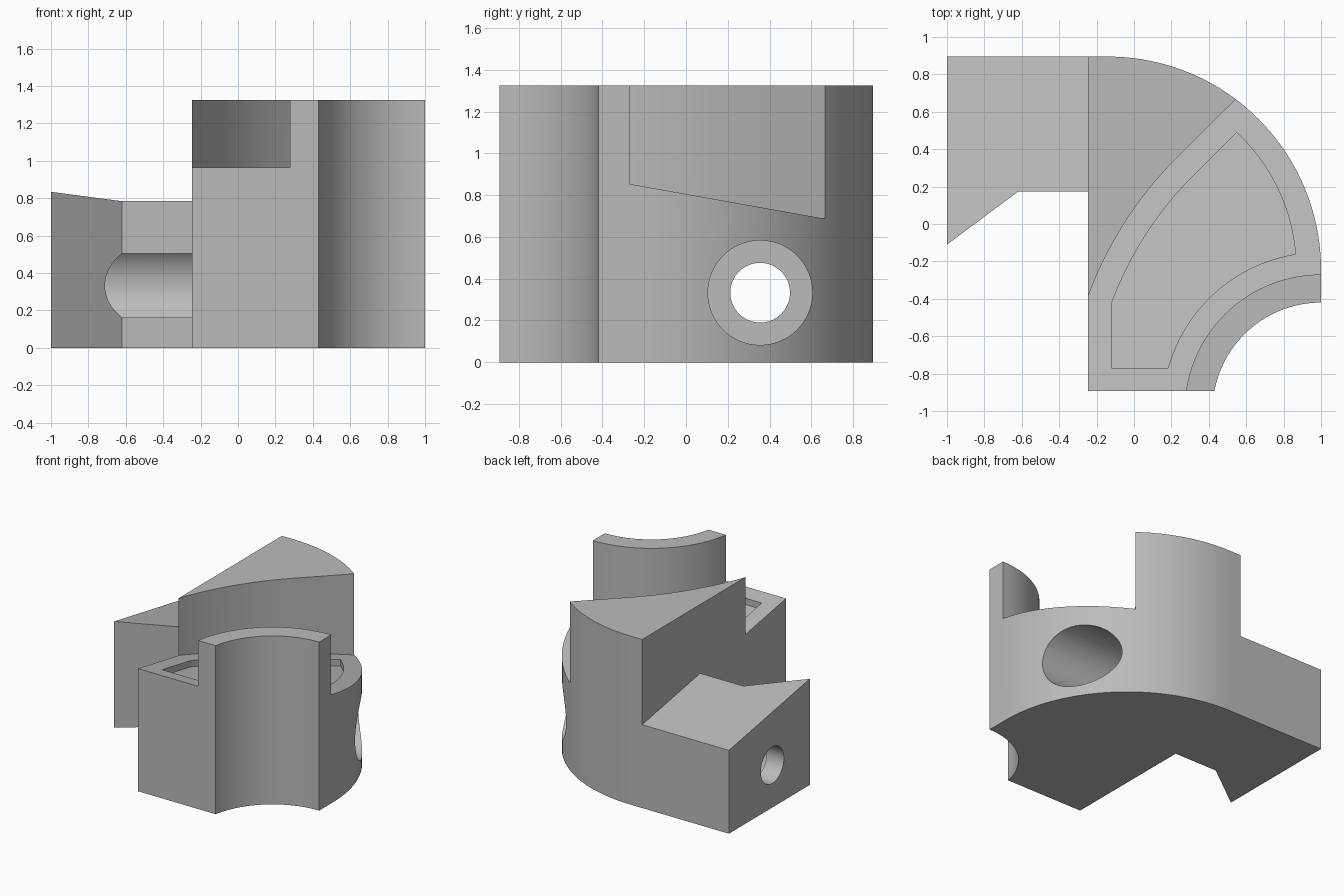
import bpy
import bmesh
from math import cos, sin, radians
from mathutils import Matrix

if "Cube" in bpy.data.objects:
    bpy.data.objects.remove(bpy.data.objects["Cube"], do_unlink=True)

gray = bpy.data.materials.new("plain gray")
gray.use_nodes = True
gray.diffuse_color = (0.5, 0.5, 0.5, 1)
gray.node_tree.nodes["Principled BSDF"].inputs["Base Color"].default_value = (0.5, 0.5, 0.5, 1)

HEIGHT = 1.325
OUTER = (-0.14, -0.245)   # centre of the large rounded side
INNER = (1.0, -1.0)       # centre of the concave corner
SWEEP = (1.67, -1.09)     # centre of the long curved step


def arc(centre, radius, start, end, steps=24):
    angles = [radians(start + (end - start) * i / steps) for i in range(steps + 1)]
    return [(centre[0] + radius * cos(a), centre[1] + radius * sin(a)) for a in angles]


def slope(offset):
    """Height of the inclined top surface, falling towards the back."""
    return lambda y: 0.8055 + offset - 0.178 * y


def add_object(name, bm):
    bmesh.ops.recalc_face_normals(bm, faces=bm.faces)
    mesh = bpy.data.meshes.new(name)
    bm.to_mesh(mesh)
    bm.free()
    mesh.materials.append(gray)
    obj = bpy.data.objects.new(name, mesh)
    bpy.context.collection.objects.link(obj)
    return obj


def prism(name, outline, bottom, top):
    bm = bmesh.new()
    low = [bm.verts.new((x, y, bottom(y))) for x, y in outline]
    high = [bm.verts.new((x, y, top)) for x, y in outline]
    bm.faces.new(low)
    bm.faces.new(high)
    for i in range(len(low)):
        j = (i + 1) % len(low)
        bm.faces.new((low[i], low[j], high[j], high[i]))
    return add_object(name, bm)


def bore(name, radius, x0, x1):
    bm = bmesh.new()
    place = Matrix.Translation(((x0 + x1) / 2, 0.355, 0.333)) @ Matrix.Rotation(radians(90), 4, "Y")
    bmesh.ops.create_cone(bm, cap_ends=True, segments=64, radius1=radius,
                          radius2=radius, depth=x1 - x0, matrix=place)
    return add_object(name, bm)


# Full-height block with the plan outline
body = prism("bracket_body",
             [(-1, 0.895)] + arc(OUTER, 1.14, 90, 0, 40)
             + arc(INNER, 0.58, 90, 169.3)
             + [(-0.245, -0.893), (-0.245, 0.173), (-0.62, 0.173), (-1, -0.11)],
             lambda y: 0, HEIGHT)

# Material removed: low arm, low pad, shallow pocket, stepped bore
cutters = [
    prism("arm_cutter",
          [(-0.245, 0.173), (-0.245, 1.2), (-1.2, 1.2), (-1.2, -0.4), (-0.8, -0.4), (-0.5, 0.1)],
          slope(0.009), 1.6),
    prism("pad_cutter",
          [(1.3, 1.02), (0.9, 1.02)] + arc(SWEEP, 2.04, 135, 172)
          + [(-0.4, -1.0)] + arc(INNER, 0.73, 180, 90) + [(1.3, -0.27)],
          slope(0), 1.6),
    prism("pocket_cutter",
          arc(OUTER, 1.007, 4.8, 46.8) + arc(SWEEP, 1.91, 135, 159.6)
          + [(-0.12, -0.77)] + arc(INNER, 0.85, 164.3, 98.8),
          slope(-0.05), 1.5),
    bore("large_bore_cutter", 0.25, -0.85, 1.3),
    bore("small_bore_cutter", 0.143, -1.2, -0.7),
]

bpy.ops.object.select_all(action="DESELECT")
bpy.context.view_layer.objects.active = body
body.select_set(True)
for cutter in cutters:
    cutter.hide_render = True
    cut = body.modifiers.new(cutter.name, "BOOLEAN")
    cut.operation = "DIFFERENCE"
    cut.solver = "EXACT"
    cut.object = cutter
    bpy.ops.object.modifier_apply(modifier=cut.name)
for cutter in cutters:
    bpy.data.objects.remove(cutter, do_unlink=True)

bpy.ops.object.shade_smooth_by_angle(angle=radians(30))
